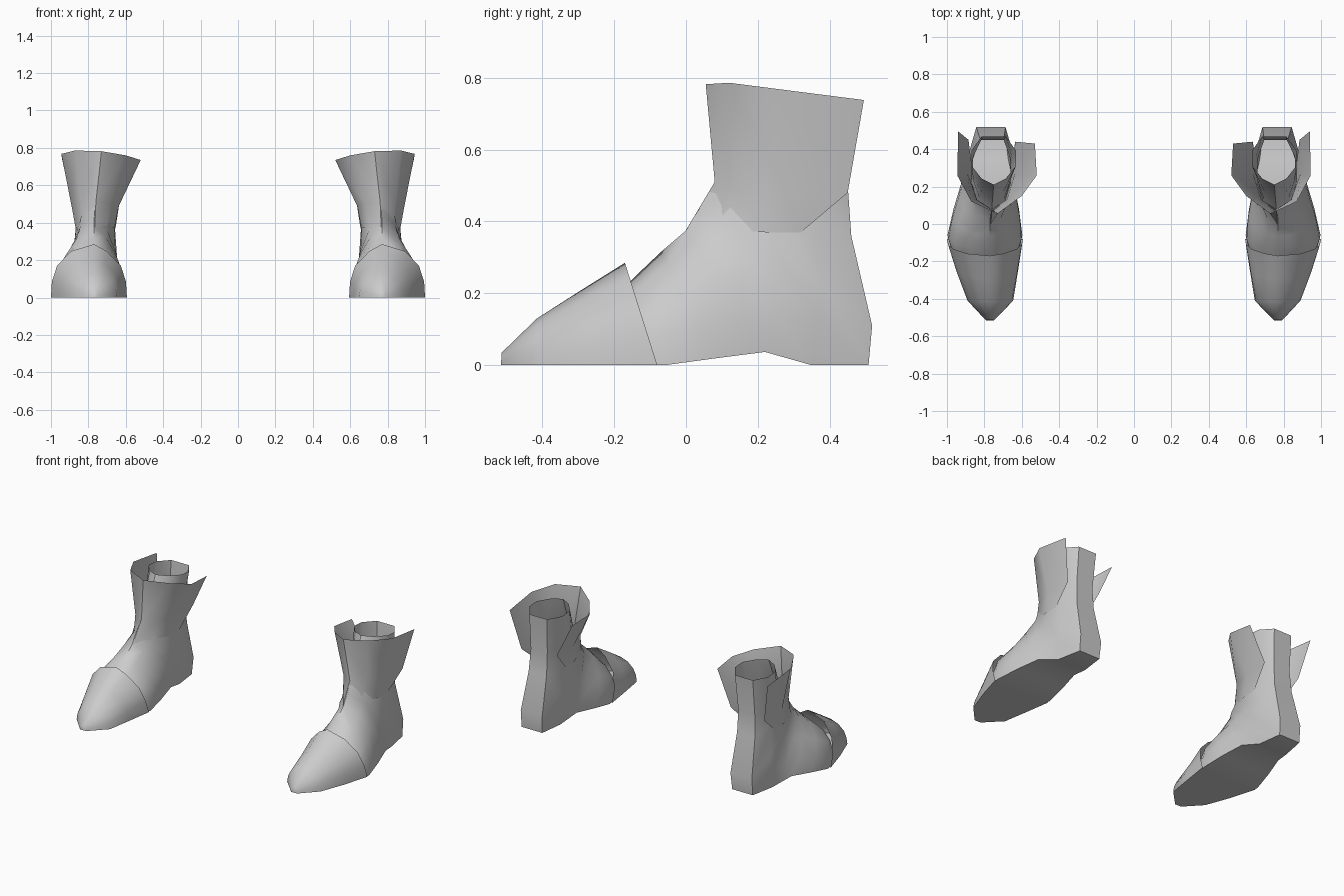
import bpy, bmesh, math

grey = bpy.data.materials.new("grey_leather")
grey.diffuse_color = (0.6, 0.6, 0.6, 1)

LEVELS = (0, 0.3, 0.6, 0.87)   # heights of the side points within one section


def section(ay, az, by, bz, c, *widths):
    """Ring running from a sole/back edge (ay, az) over a front/top peak (by, bz)."""
    def at(t, x):
        return (x, ay + (by - ay) * t, az + (bz - az) * t)
    right = [at(t, c + w) for t, w in zip(LEVELS, widths)]
    left = [at(t, c - w) for t, w in zip(LEVELS, widths)]
    return right + [at(1, min(c, 0.77))] + left[::-1]


def loft(name, rows, closed, cap_start=False, angle=60):
    """Skin rows of points; build one object for each foot by mirroring x."""
    for side, sx in (("right", 1), ("left", -1)):
        bm = bmesh.new()
        vs = [[bm.verts.new((sx * x, y, z)) for x, y, z in r] for r in rows]
        n = len(rows[0])
        for a, b in zip(vs, vs[1:]):
            for i in range(n if closed else n - 1):
                j = (i + 1) % n
                bm.faces.new((a[i], a[j], b[j], b[i]))
        if cap_start:
            bm.faces.new(vs[0])
        bmesh.ops.recalc_face_normals(bm, faces=bm.faces)
        # An open sheet must face away from the leg
        if not closed:
            bm.normal_update()
            f = min(bm.faces, key=lambda f: f.calc_center_median().y)
            if f.normal.y > 0:
                bmesh.ops.reverse_faces(bm, faces=bm.faces)
        me = bpy.data.meshes.new(side + "_" + name)
        bm.to_mesh(me)
        bm.free()
        me.materials.append(grey)
        ob = bpy.data.objects.new(side + "_" + name, me)
        bpy.context.collection.objects.link(ob)
        bpy.ops.object.select_all(action='DESELECT')
        ob.select_set(True)
        bpy.context.view_layer.objects.active = ob
        bpy.ops.object.shade_smooth_by_angle(angle=math.radians(angle))


# Foot, heel and open-topped ankle tube, fanning from upright to level sections
loft("boot_body", [
    section(-0.14, 0.005, -0.19, 0.20, 0.795, 0.18, 0.17, 0.14, 0.08),
    section(-0.06, 0.0, -0.13, 0.258, 0.797, 0.20, 0.195, 0.165, 0.09),
    section(0.08, 0.019, -0.07, 0.315, 0.79, 0.175, 0.18, 0.15, 0.08),
    section(0.22, 0.037, 0.0, 0.375, 0.783, 0.14, 0.152, 0.125, 0.07),
    section(0.35, 0.0, 0.02, 0.41, 0.773, 0.10, 0.128, 0.118, 0.075),
    section(0.508, 0.0, 0.04, 0.44, 0.768, 0.075, 0.12, 0.112, 0.075),
    section(0.518, 0.11, 0.06, 0.475, 0.765, 0.078, 0.118, 0.105, 0.075),
    section(0.46, 0.36, 0.085, 0.50, 0.76, 0.065, 0.10, 0.10, 0.065),
    section(0.45, 0.50, 0.13, 0.55, 0.757, 0.06, 0.105, 0.105, 0.06),
    section(0.468, 0.735, 0.21, 0.755, 0.75, 0.065, 0.12, 0.12, 0.065),
], True)

# Pointed toe cap overlapping the front of the foot
loft("toe_cap", [
    section(-0.515, 0.0, -0.513, 0.035, 0.77, 0.022, 0.021, 0.018, 0.01),
    section(-0.41, 0.0, -0.415, 0.13, 0.768, 0.122, 0.115, 0.095, 0.052),
    section(-0.25, 0.0, -0.29, 0.21, 0.785, 0.165, 0.16, 0.13, 0.07),
    section(-0.08, 0.0, -0.17, 0.285, 0.797, 0.203, 0.198, 0.17, 0.095),
], True, cap_start=True)

# Flared cuff wrapping the front and sides of the ankle, open at the back
loft("cuff", [
    [(0.868, 0.32, 0.37), (0.868, 0.22, 0.37), (0.825, 0.09, 0.38), (0.765, 0.0, 0.376),
     (0.70, 0.09, 0.38), (0.66, 0.22, 0.37), (0.655, 0.32, 0.37)],
    [(0.885, 0.45, 0.48), (0.89, 0.27, 0.49), (0.84, 0.13, 0.50), (0.76, 0.08, 0.51),
     (0.68, 0.13, 0.50), (0.637, 0.27, 0.49), (0.635, 0.44, 0.50)],
    [(0.94, 0.495, 0.738), (0.945, 0.26, 0.768), (0.87, 0.12, 0.786), (0.73, 0.055, 0.782),
     (0.60, 0.15, 0.76), (0.52, 0.26, 0.735), (0.53, 0.43, 0.72)],
], False)
